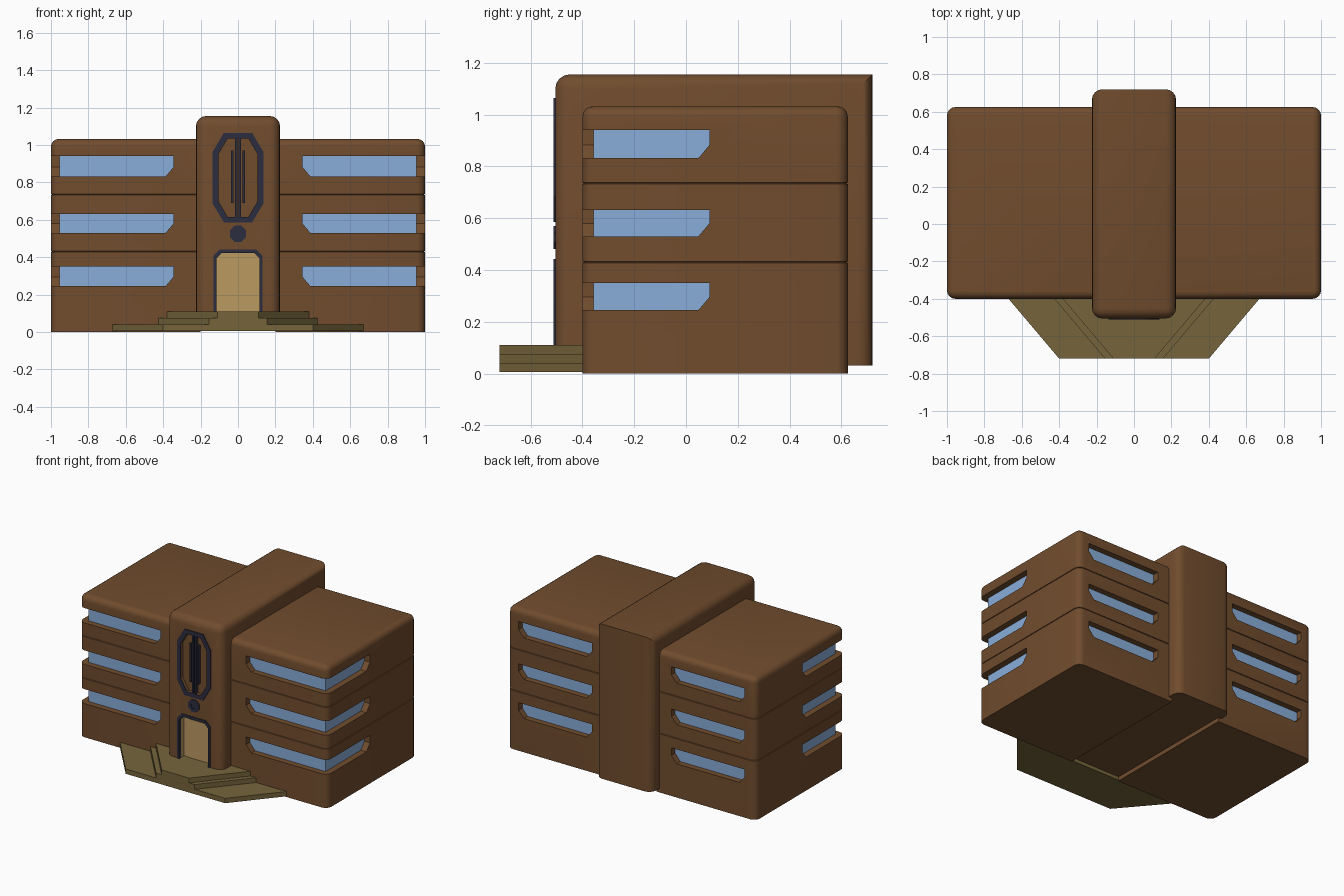
import bpy, bmesh, math

if "Cube" in bpy.data.objects:
    bpy.data.objects.remove(bpy.data.objects["Cube"])


def material(name, rgb):
    m = bpy.data.materials.new(name)
    m.diffuse_color = (*rgb, 1)
    m.use_nodes = True
    m.node_tree.nodes["Principled BSDF"].inputs["Base Color"].default_value = m.diffuse_color
    return m


BROWN = material("brown wall", (0.165, 0.073, 0.027))
GLASS = material("blue glass", (0.25, 0.42, 0.70))
OLIVE = material("olive stone", (0.18, 0.13, 0.045))
TAN = material("tan door", (0.50, 0.32, 0.12))
NAVY = material("dark trim", (0.025, 0.026, 0.050))


def finish(bm, name, *mats):
    bmesh.ops.recalc_face_normals(bm, faces=bm.faces)
    me = bpy.data.meshes.new(name)
    bm.to_mesh(me)
    bm.free()
    ob = bpy.data.objects.new(name, me)
    bpy.context.collection.objects.link(ob)
    for m in mats:
        me.materials.append(m)
    return ob


def loft(rings, cap=True, closed=False):
    """Skin a list of equal rings of points."""
    bm = bmesh.new()
    vs = [[bm.verts.new(p) for p in r] for r in rings]
    n = len(vs[0])
    pairs = list(zip(vs, vs[1:])) + ([(vs[-1], vs[0])] if closed else [])
    for a, b in pairs:
        for i in range(n):
            j = (i + 1) % n
            bm.faces.new((a[i], a[j], b[j], b[i]))
    if cap and not closed:
        bm.faces.new(vs[0])
        bm.faces.new(vs[-1])
    return bm


def place(profile, axis, t):
    return [{'x': (t, a, b), 'y': (a, t, b), 'z': (a, b, t)}[axis] for a, b in profile]


def prism(name, profile, axis, lo, hi, *mats):
    return finish(loft([place(profile, axis, lo), place(profile, axis, hi)]), name, *mats)


def frame(name, outer, inner, front, back, mat):
    rings = [place(outer, 'y', back), place(outer, 'y', front),
             place(inner, 'y', front), place(inner, 'y', back)]
    return finish(loft(rings, closed=True), name, mat)


def octagon(w, z0, z1, cx, cz):
    return [(w, z0 + cz), (w, z1 - cz), (w - cx, z1), (cx - w, z1),
            (-w, z1 - cz), (-w, z0 + cz), (cx - w, z0), (w - cx, z0)]


def arch(w, z0, z1, c):
    return [(w, z0), (w, z1 - c), (w - c, z1), (c - w, z1), (c - w - c, z1 - c), (-w, z0)]


def cut(ob, cutters):
    bpy.context.view_layer.objects.active = ob
    for c in cutters:
        m = ob.modifiers.new("cut", 'BOOLEAN')
        m.operation, m.solver, m.object = 'DIFFERENCE', 'EXACT', c
        bpy.ops.object.modifier_apply(modifier=m.name)
        bpy.data.objects.remove(c)


def smooth(ob):
    bpy.ops.object.select_all(action='DESELECT')
    ob.select_set(True)
    bpy.context.view_layer.objects.active = ob
    bpy.ops.object.shade_smooth_by_angle(angle=math.radians(30))


# Wing: rounded plan lofted upward, with floor grooves and a rounded roof edge
def plan(z, i):
    r = 0.045
    pts = [(0.20, -0.40 + i, z)]
    for cy, start in ((-0.40 + r, -90), (0.625 - r, 0)):
        for k in range(5):
            a = math.radians(start + 22.5 * k)
            pts.append((1 - r + (r - i) * math.cos(a), cy + (r - i) * math.sin(a), z))
    return pts + [(0.20, 0.625 - i, z)]


levels = [(0, 0)]
for g in (0.43, 0.735):
    levels += [(g - 0.003, 0), (g, 0.008), (g + 0.003, 0)]
for k in range(5):
    a = math.radians(22.5 * k)
    levels.append((0.992 + 0.04 * math.sin(a), 0.04 - 0.04 * math.cos(a)))
wings = finish(loft([plan(z, i) for z, i in levels]), "wings", BROWN, GLASS)

# Window bands: wrap the front corner, plus a separate one on the back
cutters = []
for z0, z1 in ((0.245, 0.35), (0.53, 0.632), (0.832, 0.94)):
    c = 0.042
    front = [(1.05, z0), (1.05, z1), (0.345, z1), (0.345, z0 + 0.05), (0.345 + c, z0)]
    side = [(-0.45, z0), (-0.45, z1), (0.09, z1), (0.09, z0 + 0.05), (0.09 - c, z0)]
    back = [(0.91 - c, z0), (0.91, z0 + 0.05), (0.91, z1), (0.32, z1),
            (0.32, z0 + 0.05), (0.32 + c, z0)]
    cutters += [prism("cutter", front, 'y', -0.45, -0.357),
                prism("cutter", side, 'x', 0.955, 1.05),
                prism("cutter", back, 'y', 0.582, 0.70)]
cut(wings, cutters)
for p in wings.data.polygons:
    n, q = p.normal, p.center
    if ((n.y < -0.9 and abs(q.y + 0.357) < 0.002) or (n.x > 0.9 and abs(q.x - 0.955) < 0.002)
            or (n.y > 0.9 and abs(q.y - 0.582) < 0.002)):
        p.material_index = 1
smooth(wings)
wings.modifiers.new("mirror", 'MIRROR')

# Central tower: all edges rounded except the base and the top back edge
box = [(-0.225, -0.505), (0.225, -0.505), (0.225, 0.72), (-0.225, 0.72)]
bm = loft([place(box, 'z', 0.03), place(box, 'z', 1.155)])
edges = []
for e in bm.edges:
    m = (e.verts[0].co + e.verts[1].co) / 2
    if m.z > 0.1 and not (m.z > 1.1 and m.y > 0.7):
        edges.append(e)
bmesh.ops.bevel(bm, geom=edges, offset=0.055, segments=4, profile=0.5, affect='EDGES')
tower = finish(bm, "central_tower", BROWN, TAN)
cut(tower, [prism("cutter", arch(0.118, 0.09, 0.425, 0.03), 'y', -0.6, -0.45),
            prism("cutter", octagon(0.105, 0.615, 1.035, 0.05, 0.085), 'y', -0.6, -0.485)])
for p in tower.data.polygons:
    q = p.center
    if abs(q.x) < 0.12 and 0.08 < q.z < 0.43 and -0.5 < q.y < -0.44:
        p.material_index = 1
smooth(tower)

# Tower front trim: tall window frame, bars, round ornament and door frame
frame("tall_window_frame", octagon(0.135, 0.585, 1.065, 0.06, 0.10),
      octagon(0.105, 0.615, 1.035, 0.05, 0.085), -0.511, -0.48, NAVY)
for x, w, z0, z1 in ((-0.03, 0.007, 0.69, 0.97), (0.03, 0.007, 0.69, 0.97),
                     (-0.01, 0.006, 0.61, 1.04), (0.01, 0.006, 0.61, 1.04)):
    bar = [(x - w, z0), (x + w, z0), (x + w, z1), (x - w, z1)]
    prism("window_bar", bar, 'y', -0.505, -0.48, NAVY)
frame("ornament_ring", octagon(0.044, 0.481, 0.569, 0.026, 0.026),
      octagon(0.020, 0.505, 0.545, 0.012, 0.012), -0.511, -0.50, NAVY)
prism("ornament_centre", octagon(0.020, 0.505, 0.545, 0.012, 0.012), 'y', -0.507, -0.50, NAVY)
frame("door_frame", arch(0.132, 0.08, 0.442, 0.035), arch(0.116, 0.09, 0.423, 0.03),
      -0.511, -0.49, NAVY)
prism("door_panel", arch(0.09, 0.10, 0.39, 0.02), 'y', -0.456, -0.445, TAN)

# Entrance steps: stacked trapezoids sharing one front edge
for k, w in enumerate((0.40, 0.155, 0.11)):
    z = 0.005 + 0.035 * k
    step = [(-w, -0.72), (w, -0.72), (w + 0.275, -0.395), (-w - 0.275, -0.395)]
    prism("entrance_step", step, 'z', z, z + 0.035, OLIVE)
